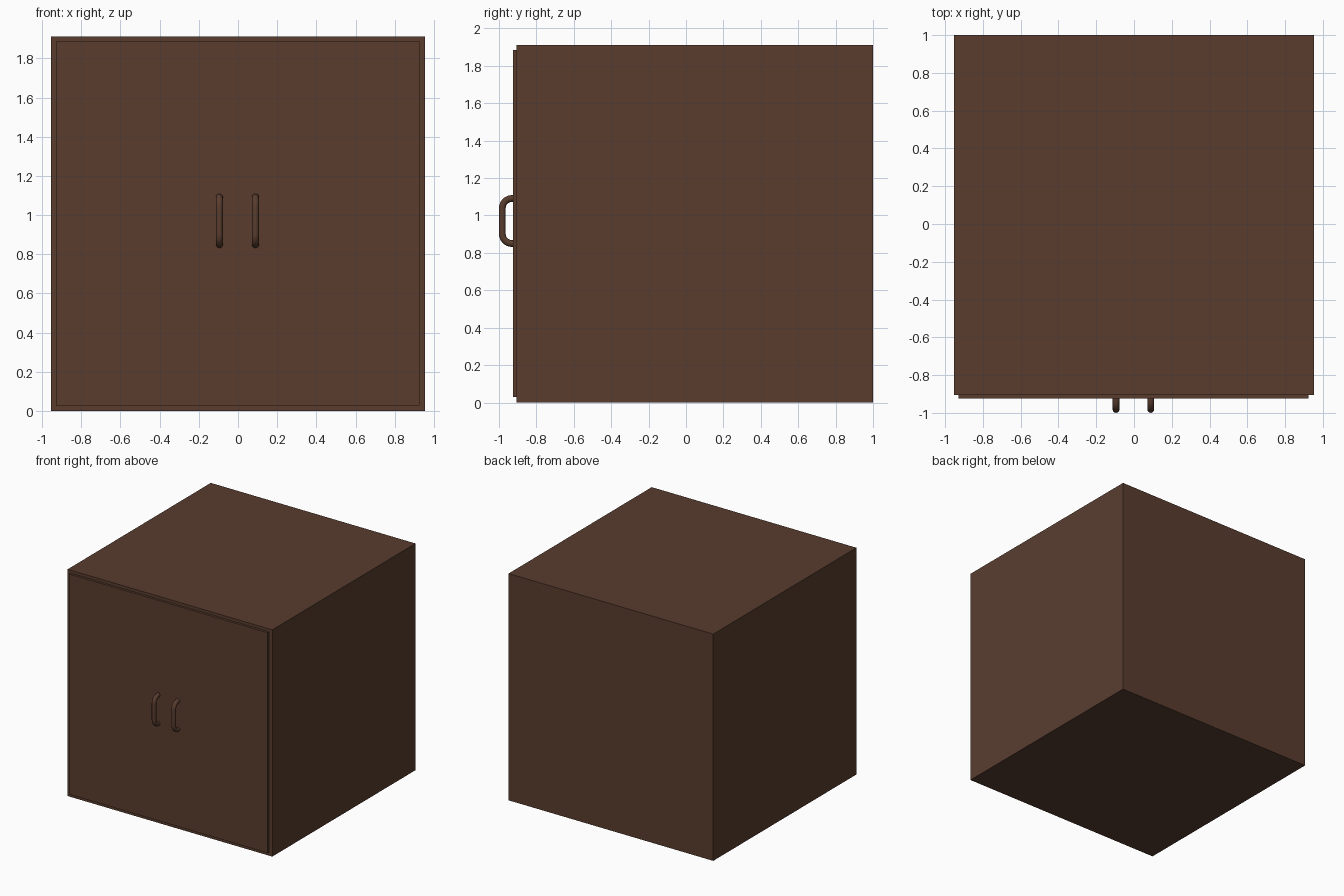
import bpy, math

if "Cube" in bpy.data.objects:
    bpy.data.objects.remove(bpy.data.objects["Cube"])

# One brown for the whole cabinet
brown = bpy.data.materials.new("dark brown wood")
brown.diffuse_color = (0.1, 0.046, 0.028, 1)
brown.use_nodes = True
brown.node_tree.nodes["Principled BSDF"].inputs["Base Color"].default_value = brown.diffuse_color


def box(name, lo, hi):
    bpy.ops.mesh.primitive_cube_add(size=1, location=[(a + b) / 2 for a, b in zip(lo, hi)])
    ob = bpy.context.object
    ob.name = name
    ob.scale = [b - a for a, b in zip(lo, hi)]
    bpy.ops.object.transform_apply(location=False, rotation=False, scale=True)
    ob.data.materials.append(brown)
    return ob


def handle(name, x):
    # D-shaped pull: two legs into the door, rounded corners, upright bar
    r, bend, y0, y1, z0, z1 = 0.018, 0.052, -0.915, -0.982, 0.85, 1.091
    pts = [(x, y0, z1)]
    for zc, start in ((z1 - bend, 90), (z0 + bend, 180)):
        for i in range(9):
            a = math.radians(start + 90 * i / 8)
            pts.append((x, y1 + bend + bend * math.cos(a), zc + bend * math.sin(a)))
    pts.append((x, y0, z0))
    cu = bpy.data.curves.new(name, 'CURVE')
    cu.dimensions = '3D'
    cu.bevel_depth = r
    cu.bevel_resolution = 4
    cu.use_fill_caps = True
    sp = cu.splines.new('POLY')
    sp.points.add(len(pts) - 1)
    for p, co in zip(sp.points, pts):
        p.co = (*co, 1)
    ob = bpy.data.objects.new(name, cu)
    bpy.context.collection.objects.link(ob)
    bpy.ops.object.select_all(action='DESELECT')
    ob.select_set(True)
    bpy.context.view_layer.objects.active = ob
    bpy.ops.object.convert(target='MESH')
    ob = bpy.context.object
    ob.data.materials.clear()
    ob.data.materials.append(brown)
    bpy.ops.object.shade_smooth_by_angle(angle=math.radians(40))


# Cabinet body and the slightly smaller door front
box("cabinet_body", (-0.954, -0.906, 0), (0.954, 1.0, 1.911))
box("door_front", (-0.929, -0.925, 0.029), (0.925, -0.9, 1.886))

# Pair of handles
handle("left_handle", -0.095)
handle("right_handle", 0.089)
